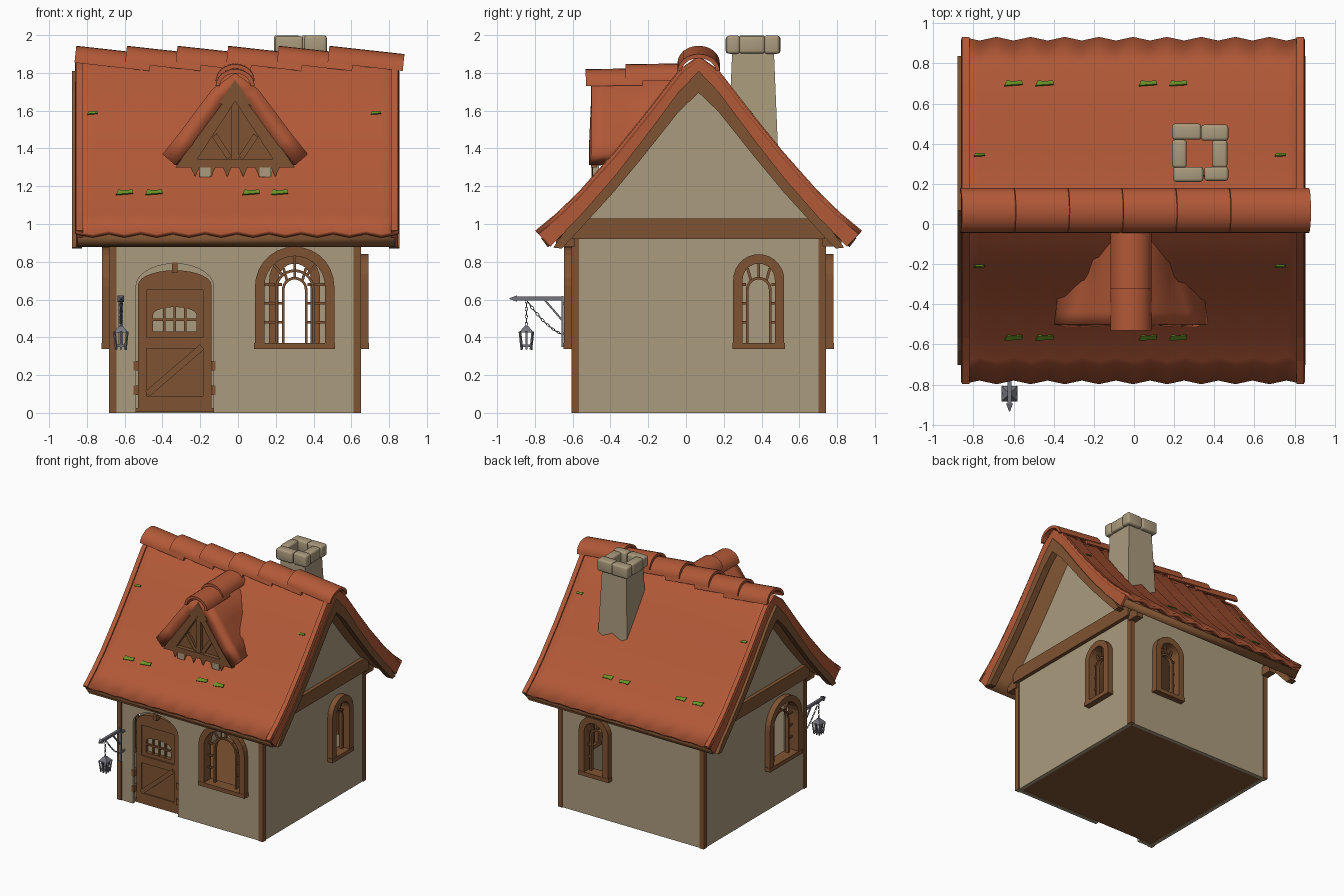
import bpy, bmesh, math, random
from mathutils import Matrix, Vector

random.seed(4)
if "Cube" in bpy.data.objects:
    bpy.data.objects.remove(bpy.data.objects["Cube"])


def material(name, *rgb):
    m = bpy.data.materials.new(name)
    m.use_nodes = True
    m.diffuse_color = (*rgb, 1)
    m.node_tree.nodes["Principled BSDF"].inputs["Base Color"].default_value = (*rgb, 1)
    return m


TILE = material("orange tile", .45, .1, .039)
PLASTER = material("beige plaster", .41, .33, .21)
WOOD = material("brown wood", .212, .087, .032)
STONE = material("chimney stone", .4, .325, .205)
METAL = material("grey metal", .18, .18, .21)
MOSS = material("green moss", .14, .29, .02)


def add(name, mesh, mat, smooth=False):
    mesh.materials.clear()
    mesh.materials.append(mat)
    if smooth:
        mesh.shade_smooth()
        mesh.set_sharp_from_angle(angle=.9)
    else:
        mesh.shade_flat()
    ob = bpy.data.objects.new(name, mesh)
    bpy.context.collection.objects.link(ob)
    return ob


def from_bm(name, bm, mat, smooth=False):
    mesh = bpy.data.meshes.new(name)
    bm.to_mesh(mesh)
    bm.free()
    return add(name, mesh, mat, smooth)


def box(name, lo, hi, mat, bevel=0):
    lo, hi = Vector(lo), Vector(hi)
    bm = bmesh.new()
    bmesh.ops.create_cube(bm, size=1, matrix=Matrix.Translation((lo + hi) / 2) @ Matrix.Diagonal((*(hi - lo), 1)))
    if bevel:
        bmesh.ops.bevel(bm, geom=bm.edges[:], offset=bevel, segments=3, profile=.5, affect='EDGES')
    return from_bm(name, bm, mat, bool(bevel))


def bar(name, p, q, w, mat, segs=4, w2=None):
    """Straight square or round bar between two points."""
    p, q = Vector(p), Vector(q)
    turn = (q - p).to_track_quat('Z', 'Y').to_matrix().to_4x4()
    k = math.sqrt(2) / 2 if segs == 4 else .5
    bm = bmesh.new()
    bmesh.ops.create_cone(bm, cap_ends=True, segments=segs, radius1=w * k, radius2=(w if w2 is None else w2) * k,
                          depth=(q - p).length,
                          matrix=Matrix.Translation((p + q) / 2) @ turn @ Matrix.Rotation(math.pi / 4, 4, 'Z'))
    return from_bm(name, bm, mat)


def plate(name, outlines, n0, n1, M, mat, smooth=False):
    """Flat outline, with holes, given depth from n0 to n1 along the normal of M."""
    cu = bpy.data.curves.new(name, 'CURVE')
    cu.dimensions, cu.fill_mode, cu.extrude = '2D', 'BOTH', (n1 - n0) / 2
    for pts in outlines:
        sp = cu.splines.new('POLY')
        sp.points.add(len(pts) - 1)
        for pt, (u, v) in zip(sp.points, pts):
            pt.co = (u, v, 0, 1)
        sp.use_cyclic_u = True
    tmp = bpy.data.objects.new("tmp", cu)
    bpy.context.collection.objects.link(tmp)
    dg = bpy.context.evaluated_depsgraph_get()
    mesh = bpy.data.meshes.new_from_object(tmp.evaluated_get(dg))
    bpy.data.objects.remove(tmp)
    mesh.transform(M @ Matrix.Translation((0, 0, (n0 + n1) / 2)))
    return add(name, mesh, mat, smooth)


def basis(u, n, origin=(0, 0, 0)):
    M = Matrix((u, (0, 0, 1), n)).transposed().to_4x4()
    return Matrix.Translation(origin) @ M


def arch(c, w, z0, zs, zt, n=14):
    return [(c - w, z0), (c + w, z0)] + [
        (c + w * math.cos(math.pi * i / n), zs + (zt - zs) * math.sin(math.pi * i / n)) for i in range(n + 1)]


def rect(u0, u1, v0, v1):
    return [(u0, v0), (u1, v0), (u1, v1), (u0, v1)]


FRONT = basis((1, 0, 0), (0, -1, 0), (0, -.6, 0))
BACK = basis((-1, 0, 0), (0, 1, 0), (0, .735, 0))
RIGHT = basis((0, 1, 0), (1, 0, 0), (.645, 0, 0))
LEFT = basis((0, -1, 0), (-1, 0, 0), (-.675, 0, 0))
ACROSS = basis((0, 1, 0), (1, 0, 0))
RIDGE = .067
SLOPE = [(0, 1.92), (.106, 1.815), (.3, 1.565), (.45, 1.38), (.636, 1.17), (.75, 1.06), (.865, .965)]


def roof_z(d):
    for (a, za), (b, zb) in zip(SLOPE, SLOPE[1:]):
        if d <= b:
            return za + (zb - za) * (d - a) / (b - a)
    return SLOPE[-1][1]


def mirrored(points):
    """Profile points given from eave to ridge, continued down the other side."""
    return [(-d, z) for d, z in points] + points[-2::-1]


# Arched windows with inner arch and short glazing bars
def window(name, M, u, w, top):
    zs = top - w
    plate(name + "_frame", [arch(u, w, .34, zs, top), arch(u, w - .05, .37, zs, top - .05)], -.05, .045, M, WOOD)
    plate(name + "_sill", [rect(u - w - .004, u + w + .004, .337, .37)], -.05, .048, M, WOOD)
    iw, it = w * .5, top - .12
    iz = it - iw
    plate(name + "_inner_arch", [arch(u, iw, .36, iz, it), arch(u, iw - .014, .35, iz, it - .014)], -.03, 0, M, WOOD)

    def glazing(a, b):
        bar(name + "_bar", M @ Vector((*a, -.015)), M @ Vector((*b, -.015)), .014, WOOD)
    for s in (-1, 1):
        for z in (.48, .58, .68):
            glazing((u + s * iw, z), (u + s * (w - .045), z))
        glazing((u + s * iw * .6, iz + iw * .7), (u + s * (w - .05) * .7, zs + (w - .05) * .72))
    glazing((u, it), (u, top - .045))


def hole(u, w, top):
    return arch(u, w - .03, .355, top - w, top - .03)


# Walls, with the side walls rising into gables
BIG, SMALL = (.21, .88), (.135, .84)
door_hole = arch(-.335, .205, -.001, .67, .79)
front_outline = [(-.675, 0)] + [door_hole[0]] + door_hole[:1:-1] + [door_hole[1], (.645, 0), (.645, .98), (-.675, .98)]
plate("front_wall", [front_outline, hole(.3, *BIG)], -.03, 0, FRONT, PLASTER)
plate("back_wall", [rect(-.645, .675, 0, .98), hole(-.3, *SMALL)], -.03, 0, BACK, PLASTER)
for name, M, s, u, size in (("right", RIGHT, 1, .385, SMALL), ("left", LEFT, -1, .28, BIG)):
    c = RIDGE * s
    top = [(c - d, z) for d, z in mirrored([(d, roof_z(d) - .15) for d in (.66, .45, .3, .106, 0)])]
    plate(name + "_wall", [[(c - .665, 0), (c + .665, 0)] + top, hole(u, *size)], -.03, 0, M, PLASTER)
    window(name + "_window", M, u, *size)
    plate(name + "_gable_beam", [rect(c - .67, c + .67, .92, 1.03)], -.03, .03, M, WOOD)
window("front_window", FRONT, .3, *BIG)
window("back_window", BACK, -.3, *SMALL)
box("floor", (-.67, -.57, .004), (.64, .73, .025), WOOD)
for x in (-.662, .632):
    for y in (-.587, .722):
        box("corner_post", (x - .02, y - .02, 0), (x + .02, y + .02, .98), WOOD)
        out = -.1 if y < 0 else .1
        box("post_bracket", (x - .03, min(y, y + out), .88), (x + .03, max(y, y + out), .95), WOOD)

# Door, recessed in its arch
plate("door_backing", [arch(-.335, .205, .02, .67, .79)], -.09, -.07, FRONT, PLASTER)
plate("door", [arch(-.335, .195, .015, .675, .755), arch(-.335, .115, .43, .52, .56)], -.07, -.04, FRONT, WOOD)
plate("door_rim", [arch(-.335, .195, .015, .675, .755), rect(-.485, -.185, .09, .65)], -.04, -.03, FRONT, WOOD)
plate("door_rail", [rect(-.485, -.185, .34, .4)], -.04, -.03, FRONT, WOOD)
for x in (-.39, -.335, -.28):
    plate("door_window_bar", [rect(x - .007, x + .007, .42, .56)], -.06, -.045, FRONT, WOOD)
plate("door_window_bar", [rect(-.46, -.21, .487, .5)], -.06, -.045, FRONT, WOOD)
bar("door_brace", (-.48, -.562, .1), (-.19, -.562, .35), .035, WOOD)
plate("door_keystone", [rect(-.35, -.32, .74, .795)], -.07, .004, FRONT, WOOD)
for x in (-.54, -.13):
    for z in (.12, .25):
        box("door_hinge", (x - .012, -.604, z - .025), (x + .012, -.55, z + .025), WOOD)


# Roof sheets: a mirrored slope profile swept along a ridge, optionally wavy or changing shape
def sheet(name, profile, a0, a1, steps, wave, thick, mat, M, far=None):
    near_rows, far_rows = mirrored(profile[::-1]), mirrored((far or profile)[::-1])
    bm = bmesh.new()
    grid = []
    for near, end in zip(near_rows, far_rows):
        grid.append([])
        for i in range(steps + 1):
            d, z = Vector(near).lerp(Vector(end), min(1, 2 * i / steps))
            t = wave * (i % 2)
            out = math.copysign(.7 * t, d) if d else 0
            grid[-1].append(bm.verts.new(M @ Vector((d - out, a0 + (a1 - a0) * i / steps, z - .7 * t))))
    for r, q in zip(grid, grid[1:]):
        for i in range(steps):
            bm.faces.new((r[i], q[i], q[i + 1], r[i + 1]))
    bmesh.ops.recalc_face_normals(bm, faces=bm.faces[:])
    if sum(f.normal.z for f in bm.faces) < 0:
        bmesh.ops.reverse_faces(bm, faces=bm.faces[:])
    ob = from_bm(name, bm, mat, True)
    mod = ob.modifiers.new("thickness", 'SOLIDIFY')
    mod.thickness, mod.offset = thick, -1
    return ob


ALONG_X = Matrix.Translation((0, RIDGE, 0)) @ Matrix(((0, 1, 0, 0), (1, 0, 0, 0), (0, 0, 1, 0), (0, 0, 0, 1)))
TOP = [(0, 1.892)] + SLOPE[1:]
sheet("main_roof", TOP, -.855, .845, 20, .026, .025, TILE, ALONG_X)
lining = [(d, roof_z(d) - .07) for d in (0, .106, .3, .45, .636, .75)] + [(.835, .925)]
sheet("roof_lining", lining, -.85, .83, 1, 0, .06, WOOD, ALONG_X)

# Thick tile verges and barge boards at both ends
steps = (.7, .636, .45, .3, .106, 0)
under = mirrored([(.785, .88)] + [(d, roof_z(d) - .14) for d in steps])
verge = [(RIDGE + d, z) for d, z in mirrored(TOP[::-1]) + under[::-1]]
for x in (-.857, .81):
    plate("tile_verge", [verge], x, x + .037, ACROSS, TILE)
outer = mirrored([(.77, .875)] + [(d, roof_z(d) - .11 - .05 * min(d, .5)) for d in steps])
inner = mirrored([(.725, .87)] + [(d, roof_z(d) - .225 + .03 * d) for d in steps[1:]])
barge = [(RIDGE + d, z) for d, z in outer + inner[::-1]]
for x in (-.88, .8):
    plate("barge_board", [barge], x, x + .055, ACROSS, WOOD)


# Overlapping half-round ridge tiles
def half_ring(rx, rz, t, n=12):
    a = [math.pi * i / n for i in range(n + 1)]
    return [(rx * math.cos(k), rz * math.sin(k)) for k in a] + [
        ((rx - t) * math.cos(k), (rz - t) * math.sin(k)) for k in reversed(a)]


for i in range(6):
    M = Matrix.Translation((-.667 + .268 * i, RIDGE, 1.832)) @ Matrix.Rotation(.11, 4, 'Y')
    plate("ridge_tile", [half_ring(.112, .09, .022)], -.2, .2, M @ ACROSS, TILE, True)
for y, z in ((-.17, 1.758), (-.38, 1.732)):
    M = Matrix.Translation((-.015, y, z)) @ Matrix.Rotation(.015, 4, 'X')
    plate("dormer_ridge_tile", [half_ring(.103, .09, .022)], -.15, .15, M @ basis((1, 0, 0), (0, -1, 0)), TILE, True)

# Dormer with timbered front, its roof pinched in towards the back
CX = -.015
sheet("dormer_roof", [(0, 1.8), (.12, 1.715), (.2, 1.61), (.3, 1.475), (.385, 1.37)], -.5, 0, 8, 0, .09, TILE,
      Matrix.Translation((CX, 0, 0)), [(0, 1.8), (.11, 1.71), (.19, 1.62), (.225, 1.47), (.35, 1.38)])
DORMER = basis((1, 0, 0), (0, -1, 0), (CX, -.47, 0))
plate("dormer_front", [[(-.27, 1.31), (.27, 1.31), (0, 1.74)]], -.02, 0, DORMER, WOOD)
plate("dormer_frame", [[(-.315, 1.3), (.315, 1.3), (0, 1.765)], [(-.2, 1.345), (.2, 1.345), (0, 1.65)]],
      0, .033, DORMER, WOOD)
bar("dormer_post", (CX, -.475, 1.33), (CX, -.475, 1.68), .04, WOOD)
for s in (-1, 1):
    bar("dormer_brace", (CX + s * .03, -.475, 1.35), (CX + s * .11, -.475, 1.47), .03, WOOD)
    box("dormer_block", (CX + s * .16 - .03, -.5, 1.25), (CX + s * .16 + .03, -.46, 1.33), PLASTER)
for i in range(6):
    u = (i - 2.5) * .085
    plate("dormer_tooth", [[(u - .035, 1.325), (u, 1.25), (u + .035, 1.325)]], .022, .027, DORMER, WOOD)

# Hollow chimney with a ring of rounded stones
bm = bmesh.new()
r2 = math.sqrt(2)
bmesh.ops.create_cone(bm, cap_ends=False, segments=4, radius1=.137 * r2, radius2=.11 * r2, depth=.65,
                      matrix=Matrix.Translation((.33, .355, 1.6)) @ Matrix.Rotation(math.pi / 4, 4, 'Z'))
from_bm("chimney_shaft", bm, STONE)
for x0, x1, y0, y1 in ((.19, .335, .42, .5), (.335, .47, .415, .495), (.195, .345, .21, .285),
                       (.35, .47, .215, .285), (.19, .262, .28, .42), (.39, .465, .28, .418)):
    j = random.uniform(0, .014)
    box("chimney_stone", (x0, y0, 1.9 + j / 2), (x1, y1, 2 - j), STONE, .015)

# Moss flecks lying in the hollows of both slopes
leaf = [(-.045, -.018), (-.01, -.014), (.045, -.008), (.042, .018), (.005, .012), (-.035, .016)]
for s in (-1, 1):
    for x, d in ((-.6, .636), (-.445, .636), (.07, .636), (.22, .636), (-.77, .28), (.73, .28)):
        k = 1 if d > .5 else .6
        tilt = -s * math.atan2(roof_z(d - .02) - roof_z(d + .02), .04)
        M = Matrix.Translation((x, RIDGE + s * d, roof_z(d))) @ Matrix.Rotation(tilt, 4, 'X')
        plate("moss_fleck", [[(u * k, v * k) for u, v in leaf]], -.007, .001, M, MOSS)

# Lantern on a wall bracket
LX, LY = -.62, -.845
box("lantern_wall_plate", (LX - .012, -.66, .35), (LX + .012, -.648, .62), METAL)
for z in (.42, .58):
    bar("lantern_mount", (LX, -.65, z), (LX, -.595, z), .015, METAL)
bar("lantern_arm", (LX, -.65, .605), (LX, -.9, .605), .02, METAL)
bar("lantern_arm_tip", (LX, -.895, .605), (LX, -.935, .605), .034, METAL, 4, .004)
bar("lantern_brace", (LX, -.75, .6), (LX, -.655, .49), .01, METAL)


def chain(points):
    for i, (p, q) in enumerate(zip(points, points[1:])):
        d = Vector(q) - Vector(p)
        bpy.ops.mesh.primitive_torus_add(major_radius=d.length * .55, minor_radius=.003, major_segments=8, minor_segments=4)
        ob = bpy.context.object
        ob.name = "chain_link"
        ob.data.materials.append(METAL)
        spin = Matrix.Rotation(math.pi / 2 * (i % 2), 4, 'X')
        ob.matrix_world = (Matrix.Translation((Vector(p) + Vector(q)) / 2) @ d.to_track_quat('X', 'Z').to_matrix().to_4x4()
                           @ spin @ Matrix.Diagonal((1, .55, 1, 1)))


chain([(LX, LY, .6 - .02 * i) for i in range(8)])
chain([(LX, -.835 + .18 * t, .585 - .17 * t - .09 * t * (1 - t)) for t in [i / 13 for i in range(14)]])
bar("lantern_cap", (LX, LY, .425), (LX, LY, .46), .078, METAL, 4, .02)
bar("lantern_base", (LX, LY, .35), (LX, LY, .362), .055, METAL)
for sx in (-1, 0, 1):
    for sy in (-1, 0, 1):
        if sx or sy:
            bar("lantern_cage_bar", (LX + .024 * sx, LY + .024 * sy, .335), (LX + .034 * sx, LY + .034 * sy, .43), .01, METAL)
